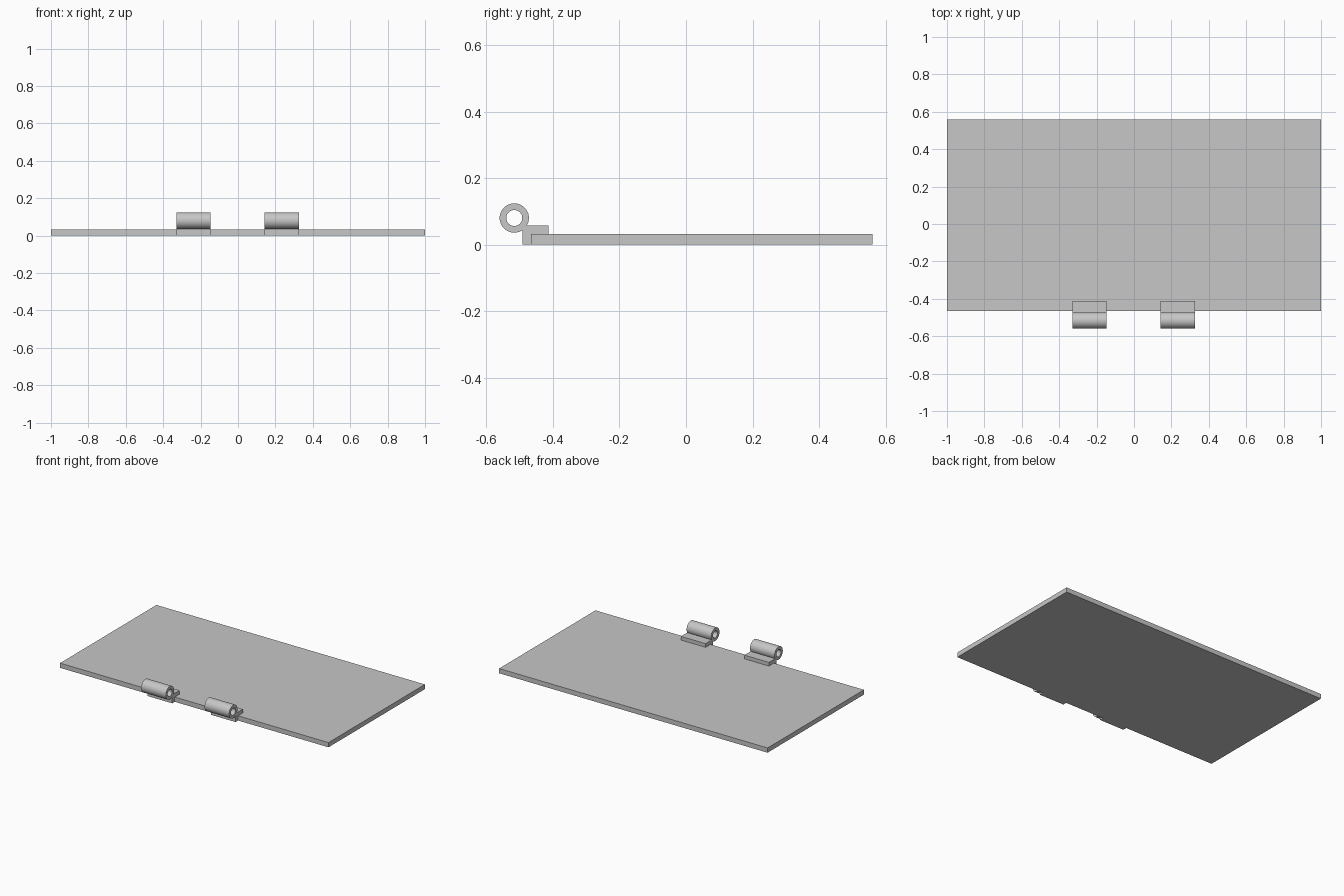
import bpy
import bmesh
import math

old = bpy.data.objects.get("Cube")
if old:
    bpy.data.objects.remove(old, do_unlink=True)

# Single grey finish
GREY = (0.57, 0.57, 0.57, 1)
grey = bpy.data.materials.new("plain_grey")
grey.use_nodes = True
grey.diffuse_color = GREY
grey.node_tree.nodes["Principled BSDF"].inputs["Base Color"].default_value = GREY


def finish(name, bm):
    """Turn a bmesh into a named object with the grey finish."""
    bmesh.ops.recalc_face_normals(bm, faces=bm.faces[:])
    mesh = bpy.data.meshes.new(name)
    bm.to_mesh(mesh)
    bm.free()
    mesh.materials.append(grey)
    obj = bpy.data.objects.new(name, mesh)
    bpy.context.collection.objects.link(obj)
    return obj


def extrude_profile(name, profile, x0, x1):
    """Extrude a closed (y, z) profile along x."""
    bm = bmesh.new()
    face = bm.faces.new([bm.verts.new((x0, y, z)) for y, z in profile])
    moved = bmesh.ops.extrude_face_region(bm, geom=[face], use_keep_orig=True)["geom"]
    verts = [g for g in moved if isinstance(g, bmesh.types.BMVert)]
    bmesh.ops.translate(bm, verts=verts, vec=(x1 - x0, 0, 0))
    return finish(name, bm)


def make_tube(name, y, z, outer, inner, x0, x1, sides=48):
    """Hollow barrel along x: a rectangular section swept round its axis."""
    bm = bmesh.new()
    section = [(x0, outer), (x1, outer), (x1, inner), (x0, inner)]
    rings = []
    for i in range(sides):
        a = math.tau * i / sides
        rings.append([bm.verts.new((x, y + r * math.cos(a), z + r * math.sin(a)))
                      for x, r in section])
    for i in range(sides):
        a, b = rings[i], rings[(i + 1) % sides]
        for k in range(4):
            n = (k + 1) % 4
            bm.faces.new((a[k], a[n], b[n], b[k]))
    obj = finish(name, bm)
    bpy.context.view_layer.objects.active = obj
    obj.select_set(True)
    bpy.ops.object.shade_smooth_by_angle(angle=math.radians(30))
    obj.select_set(False)
    return obj


# Flat panel
EDGE, THICK = -0.465, 0.032
extrude_profile("panel", [(EDGE, 0), (0.56, 0), (0.56, THICK), (EDGE, THICK)], -1, 1)

# Hinge bracket wraps the panel's front edge, with the barrel above it
FRONT, BACK, TOP = -0.492, -0.413, 0.057
bracket = [(FRONT, 0), (EDGE, 0), (EDGE, THICK), (BACK, THICK), (BACK, TOP), (FRONT, TOP)]
for side, x0 in (("right", -0.329), ("left", 0.143)):
    x1 = x0 + 0.183
    extrude_profile(side + "_hinge_bracket", bracket, x0, x1)
    make_tube(side + "_hinge_barrel", -0.516, 0.08, 0.044, 0.024, x0, x1)
